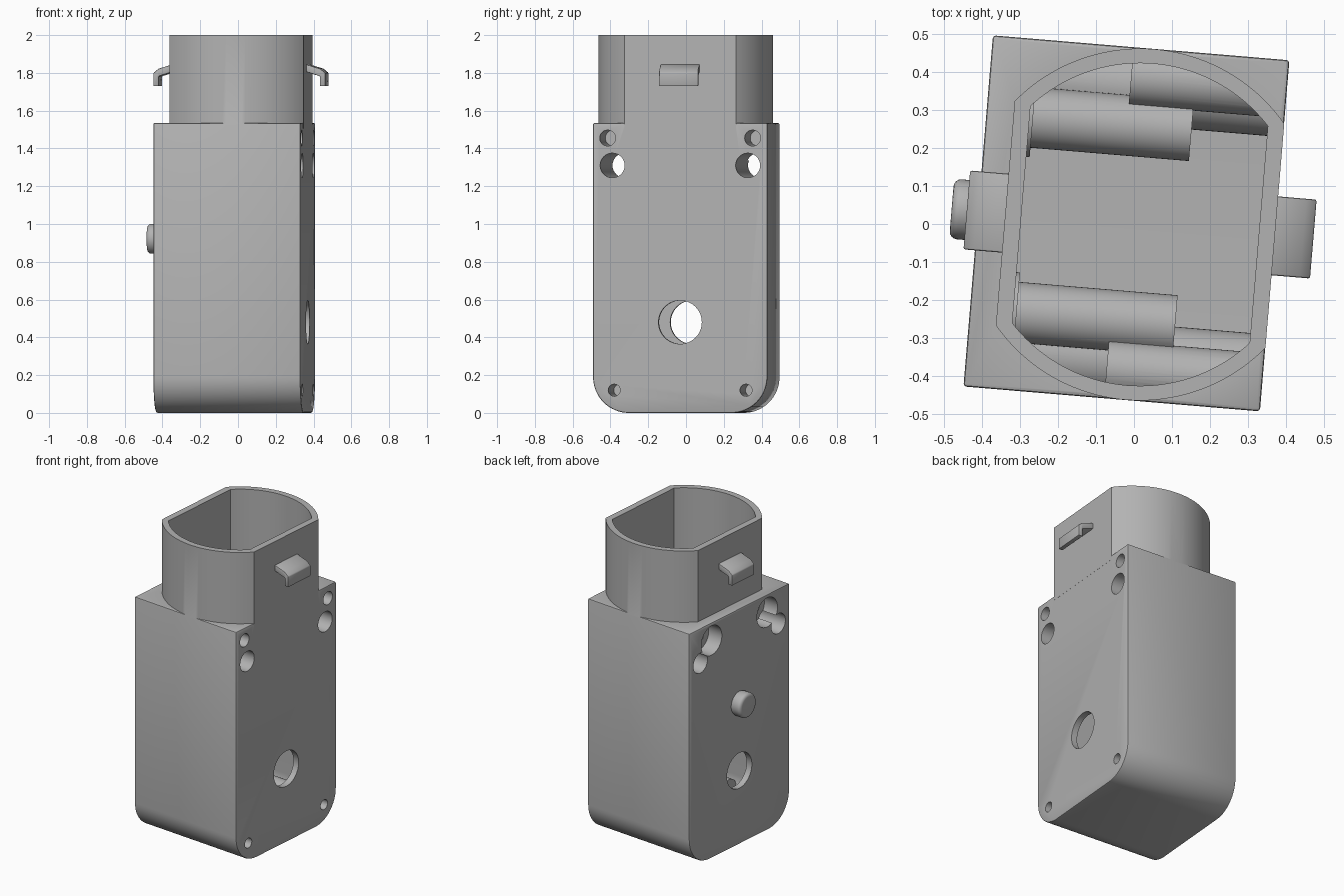
import bpy, bmesh, math
from mathutils import Matrix

if "Cube" in bpy.data.objects:
    bpy.data.objects.remove(bpy.data.objects["Cube"])

TURN = Matrix.Rotation(math.radians(-4.8), 4, 'Z')
LEFT, RIGHT = -0.411, 0.371        # side faces of the housing
MID = 0.016                        # centre of the socket
WALL = 0.04

grey = bpy.data.materials.new("light grey")
grey.use_nodes = True
grey.diffuse_color = (0.45, 0.45, 0.45, 1)
grey.node_tree.nodes["Principled BSDF"].inputs["Base Color"].default_value = grey.diffuse_color


def prism(name, points, start, end, axis):
    """Extrude a profile: (y, z) points along x, (x, y) along z, or (x, z) along y."""
    place = {'X': lambda p, t: (t, p[0], p[1]),
             'Y': lambda p, t: (p[0], t, p[1]),
             'Z': lambda p, t: (p[0], p[1], t)}[axis]
    bm = bmesh.new()
    rings = [[bm.verts.new(place(p, t)) for p in points] for t in (start, end)]
    for ring in rings:
        bm.faces.new(ring)
    for i in range(len(points)):
        j = (i + 1) % len(points)
        bm.faces.new((rings[0][i], rings[0][j], rings[1][j], rings[1][i]))
    bmesh.ops.recalc_face_normals(bm, faces=bm.faces)
    mesh = bpy.data.meshes.new(name)
    bm.to_mesh(mesh)
    bm.free()
    mesh.materials.append(grey)
    obj = bpy.data.objects.new(name, mesh)
    bpy.context.collection.objects.link(obj)
    return obj


def arc(cx, cy, r, a, b, n):
    angles = [math.radians(a + (b - a) * i / n) for i in range(n + 1)]
    return [(cx + r * math.cos(t), cy + r * math.sin(t)) for t in angles]


def rod(name, y, z, r, start, end, sides=48):
    return prism(name, arc(y, z, r, 0, 360, sides)[:-1], start, end, 'X')


def apply(obj, kind, **settings):
    mod = obj.modifiers.new(kind, kind)
    for key, value in settings.items():
        setattr(mod, key, value)
    bpy.context.view_layer.objects.active = obj
    bpy.ops.object.modifier_apply(modifier=mod.name)


def combine(obj, other, operation):
    apply(obj, 'BOOLEAN', object=other, operation=operation, solver='EXACT')
    bpy.data.objects.remove(other)


def bevel(obj, width, segments=2):
    apply(obj, 'BEVEL', width=width, segments=segments, limit_method='ANGLE',
          angle_limit=math.radians(30))


def block(name, half, low, high, corner, start, end):
    """Box with rounded lower corners."""
    c = half - corner
    points = [(half, high), (-half, high)]
    points += arc(-c, low + corner, corner, 180, 270, 16)
    points += arc(c, low + corner, corner, 270, 360, 16)
    return prism(name, points, start, end, 'X')


def socket(name, r, half, low, high):
    """Round tube section with two flat sides."""
    a = math.degrees(math.acos(half / r))
    points = arc(MID, 0, r, a, 180 - a, 40) + arc(MID, 0, r, 180 + a, 360 - a, 40)
    return prism(name, points, low, high, 'Z')


# hollow housing with the socket on top
housing = block("housing", 0.463, 0, 1.535, 0.19, LEFT, RIGHT)
bevel(housing, 0.008)
combine(housing, socket("socket_outer", 0.4625, 0.3555, 1.505, 2), 'UNION')
combine(housing, block("cavity", 0.463 - WALL, WALL, 1.495, 0.15, LEFT + WALL, RIGHT - WALL), 'DIFFERENCE')
combine(housing, socket("socket_inner", 0.424, 0.313, 1.4, 2.1), 'DIFFERENCE')

# bosses inside, then their bores
for s in (-1, 1):
    bosses = [(0.36, 1.31, 0.1, LEFT + 0.02, RIGHT - 0.02),
              (0.385, 1.455, 0.075, -0.04, RIGHT - 0.02),
              (0.35, 0.12, 0.065, -0.04, RIGHT - 0.02),
              (0.257, 1.42, 0.08, LEFT + 0.02, 0.13),
              (0.257, 1.42, 0.105, LEFT + 0.02, -0.288)]
    for y, z, r, start, end in bosses:
        combine(housing, rod("boss", s * y, z, r, start, end), 'UNION')
for s in (-1, 1):
    bores = [(0.36, 1.31, 0.065, -1, 1),
             (0.385, 1.455, 0.042, 0.02, 1),
             (0.35, 0.12, 0.032, 0.02, 1),
             (0.257, 1.42, 0.095, -1, -0.31),
             (0.257, 1.42, 0.05, -1, 0.1)]
    for y, z, r, start, end in bores:
        combine(housing, rod("bore", s * y, z, r, start, end), 'DIFFERENCE')

# large cross hole
combine(housing, rod("cross_hole", 0, 0.48, 0.115, -1, 1, 64), 'DIFFERENCE')

# round button on the side
button = rod("button", 0, 0.922, 0.079, LEFT - 0.07, LEFT + 0.01)
bevel(button, 0.02, 4)

# hooked clips on the two flat sides of the socket
parts = [housing, button]
hook = [(0.34, 1.85), (0.43, 1.822), (0.457, 1.8), (0.457, 1.73),
        (0.428, 1.73), (0.428, 1.782), (0.34, 1.81)]
for name, s in (("left_clip", 1), ("right_clip", -1)):
    clip = prism(name, [(MID + s * x, z) for x, z in hook], -0.104, 0.104, 'Y')
    bevel(clip, 0.005)
    parts.append(clip)

# turn everything and shade
bpy.ops.object.select_all(action='DESELECT')
for obj in parts:
    obj.data.transform(TURN)
    obj.select_set(True)
bpy.context.view_layer.objects.active = housing
bpy.ops.object.shade_smooth_by_angle(angle=math.radians(30))
